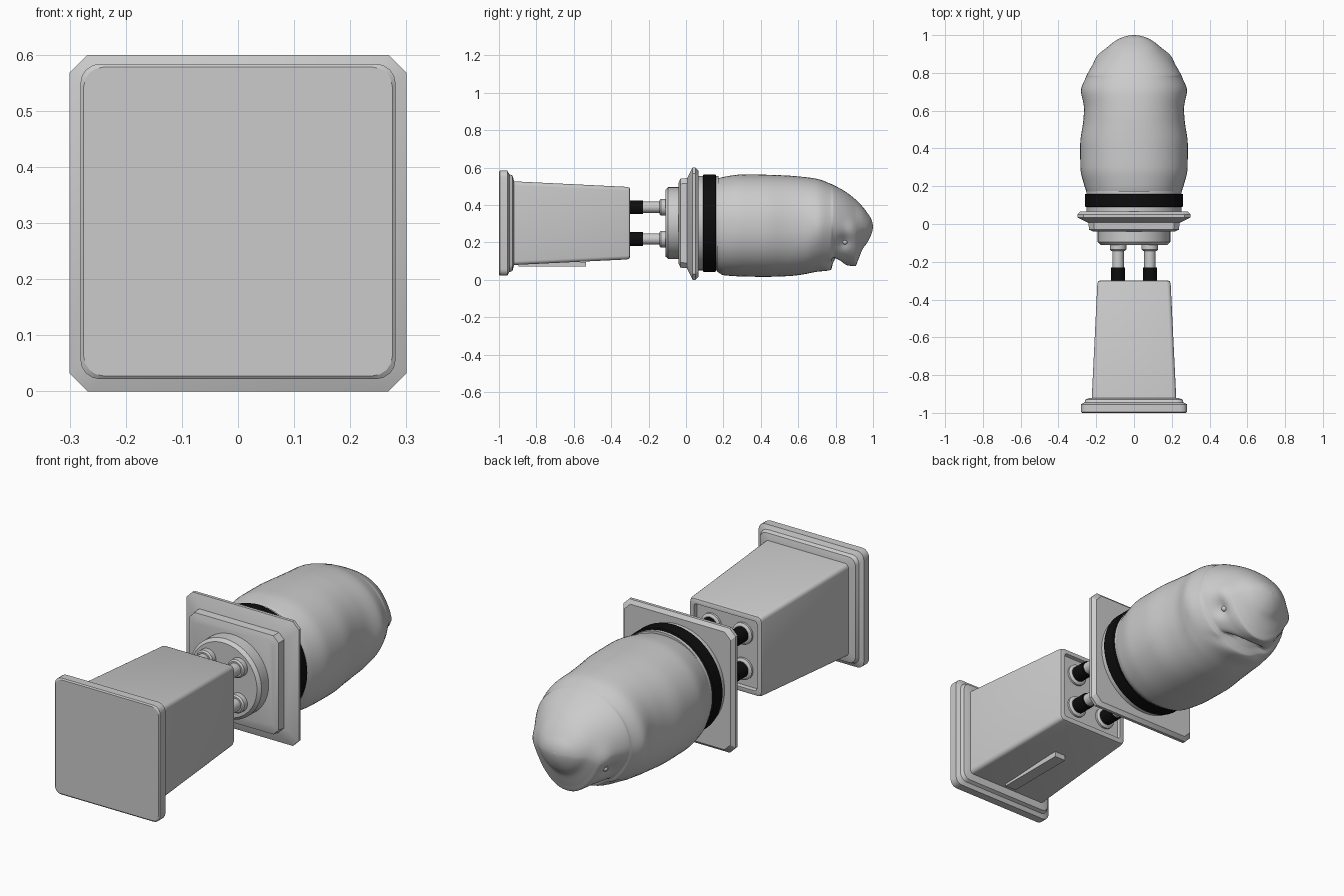
import bpy, bmesh, math

if "Cube" in bpy.data.objects:
    bpy.data.objects.remove(bpy.data.objects["Cube"])

ZC = 0.303


def material(name, v):
    m = bpy.data.materials.new(name)
    m.diffuse_color = (v, v, v, 1)
    m.use_nodes = True
    m.node_tree.nodes["Principled BSDF"].inputs["Base Color"].default_value = m.diffuse_color
    return m


GREY = material("light_grey", 0.6)
BLACK = material("rubber_black", 0.004)


def loft(name, rings, mat, angle=30):
    """Skin a list of equal-length rings and cap both ends."""
    bm = bmesh.new()
    vs = [[bm.verts.new(p) for p in r] for r in rings]
    n = len(vs[0])
    for a, b in zip(vs, vs[1:]):
        for i in range(n):
            j = (i + 1) % n
            bm.faces.new((a[i], a[j], b[j], b[i]))
    bm.faces.new(vs[0])
    bm.faces.new(vs[-1])
    bmesh.ops.recalc_face_normals(bm, faces=bm.faces)
    me = bpy.data.meshes.new(name)
    bm.to_mesh(me)
    bm.free()
    me.materials.append(mat)
    ob = bpy.data.objects.new(name, me)
    bpy.context.collection.objects.link(ob)
    bpy.ops.object.select_all(action='DESELECT')
    ob.select_set(True)
    bpy.context.view_layer.objects.active = ob
    bpy.ops.object.shade_smooth_by_angle(angle=math.radians(angle))
    return ob


def square(y, half, corner, segs=4, zc=ZC):
    """Square ring across the y axis with rounded or chamfered corners."""
    pts = []
    for q in range(4):
        mid = math.pi / 4 + q * math.pi / 2
        cx = math.copysign(half - corner, math.cos(mid))
        cz = math.copysign(half - corner, math.sin(mid))
        for k in range(segs + 1):
            a = (q + k / segs) * math.pi / 2
            pts.append((cx + corner * math.cos(a), y, zc + cz + corner * math.sin(a)))
    return pts


def turned(name, profile, mat=GREY, x=0, z=ZC, n=64):
    """Round part along the y axis from (y, radius) pairs."""
    return loft(name, [[(x + r * math.cos(2 * math.pi * i / n), y,
                         z + r * math.sin(2 * math.pi * i / n)) for i in range(n)]
                       for y, r in profile], mat)


# Stepped foot of the housing
loft("housing_foot", [square(y, h, 0.035) for y, h in
     ((-1, 0.275), (-0.995, 0.281), (-0.955, 0.281), (-0.945, 0.262),
      (-0.928, 0.255), (-0.92, 0.228))], GREY)

# Tapered housing with a recessed open end
loft("housing", [square(y, h, c) for y, h, c in
     ((-0.93, 0.224, 0.02), (-0.315, 0.194, 0.02), (-0.303, 0.19, 0.02),
      (-0.3, 0.182, 0.018), (-0.3, 0.168, 0.012), (-0.318, 0.165, 0.012))], GREY)

# Strip beneath the housing
bpy.ops.mesh.primitive_cube_add(size=1, location=(0, -0.715, 0.083))
strip = bpy.context.object
strip.name = "underside_strip"
strip.scale = (0.06, 0.36, 0.026)
strip.data.materials.append(GREY)

# Four connecting rods with rubber sleeves and collars
for i, (sx, sz) in enumerate(((-1, -1), (1, -1), (-1, 1), (1, 1))):
    p = dict(x=0.084 * sx, z=ZC + 0.085 * sz, n=32)
    turned(f"rod_socket_{i}", ((-0.32, 0.052), (-0.308, 0.052), (-0.302, 0.042)), **p)
    turned(f"rod_sleeve_{i}", ((-0.31, 0.037), (-0.23, 0.037)), BLACK, **p)
    turned(f"rod_{i}", ((-0.235, 0.03), (-0.13, 0.03)), **p)
    turned(f"rod_collar_{i}", ((-0.142, 0.037), (-0.135, 0.044), (-0.1, 0.044)), **p)

# Round hub and stepped mounting plates
turned("hub_disc", ((-0.11, 0.178), (-0.095, 0.192), (-0.03, 0.192)))
loft("small_plate", [square(y, h, 0.028, 1) for y, h in
     ((-0.04, 0.215), (-0.03, 0.238), (0.015, 0.242))], GREY)
loft("large_plate", [square(y, h, 0.032, 1, 0.3) for y, h in
     ((0.005, 0.24), (0.035, 0.3), (0.05, 0.3), (0.066, 0.284))], GREY)

# Neck collar and black band
turned("neck_ring", ((0.06, 0.252), (0.175, 0.252)))
turned("neck_band", ((0.09, 0.255), (0.093, 0.26), (0.157, 0.26), (0.16, 0.255)), BLACK)

# Head profile: y, bottom z, top z, half width
KEYS = ((0.165, 0.045, 0.54, 0.25), (0.2, 0.025, 0.55, 0.262), (0.3, 0.018, 0.563, 0.284),
        (0.42, 0.016, 0.562, 0.285), (0.55, 0.02, 0.557, 0.268), (0.62, 0.028, 0.551, 0.264),
        (0.7, 0.043, 0.54, 0.268), (0.775, 0.052, 0.513, 0.252), (0.788, 0.08, 0.507, 0.248),
        (0.85, 0.078, 0.473, 0.214), (0.905, 0.073, 0.431, 0.172), (0.92, 0.105, 0.417, 0.157),
        (0.945, 0.165, 0.39, 0.13), (0.97, 0.2, 0.357, 0.098), (0.988, 0.235, 0.33, 0.062),
        (0.997, 0.263, 0.305, 0.03), (1.0, 0.281, 0.285, 0.002))


def smooth_key(i, t):
    """Monotone cubic blend between neighbouring profile keys."""
    def slope(k, c):
        if k in (0, len(KEYS) - 1):
            return None
        d0 = (KEYS[k][c] - KEYS[k - 1][c]) / (KEYS[k][0] - KEYS[k - 1][0])
        d1 = (KEYS[k + 1][c] - KEYS[k][c]) / (KEYS[k + 1][0] - KEYS[k][0])
        return 0 if d0 * d1 <= 0 else 2 * d0 * d1 / (d0 + d1)
    a, b = KEYS[i], KEYS[i + 1]
    h = b[0] - a[0]
    out = [a[0] + h * t]
    for c in (1, 2, 3):
        d = (b[c] - a[c]) / h
        m0, m1 = slope(i, c), slope(i + 1, c)
        m0 = d if m0 is None else m0
        m1 = d if m1 is None else m1
        out.append((2*t**3 - 3*t*t + 1) * a[c] + (t**3 - 2*t*t + t) * h * m0
                   + (3*t*t - 2*t**3) * b[c] + (t**3 - t*t) * h * m1)
    return out


def bump(p, c, s):
    return math.exp(-sum(((u - v) / w) ** 2 for u, v, w in zip(p, c, s)))


def head_ring(y, zb, zt, w, n=72):
    snout = min(1, max(0, (y - 0.66) / 0.2))
    mid, hz = (zb + zt) / 2, (zt - zb) / 2
    ring = []
    for k in range(n):
        a = 2 * math.pi * k / n
        c, s = math.cos(a), math.sin(a)
        x = w * math.copysign(abs(c) ** 0.92, c)
        z = mid + hz * math.copysign(abs(s) ** 0.92, s)
        if s < 0:
            x *= 1 + 0.25 * snout * s            # narrow the muzzle
        q = (abs(x), y, z)
        # brows, cheeks and eye hollows
        x *= (1 + 0.07 * bump(q, (0.16, 0.89, 0.27), (0.07, 0.035, 0.05))
              + 0.05 * bump(q, (0.26, 0.71, 0.27), (0.1, 0.06, 0.12))
              - 0.13 * bump(q, (0.18, 0.84, 0.2), (0.08, 0.035, 0.035)))
        # mouth opening
        z += 0.06 * bump(q, (0, 0.815 - 2.5 * x * x, 0.08), (0.1, 0.022, 0.05))
        ring.append((x, y, z))
    return ring


rings = []
for i in range(len(KEYS) - 1):
    rings += [head_ring(*smooth_key(i, t / 6)) for t in range(6)]
rings.append(head_ring(*KEYS[-1]))
head = loft("head", rings, GREY, 60)

# Small eyes sitting on the head surface
spot = min((v.co for v in head.data.vertices if v.co.x > 0),
           key=lambda c: (c.y - 0.845) ** 2 + (c.z - 0.2) ** 2)
for side, label in ((-1, "left"), (1, "right")):
    bpy.ops.mesh.primitive_uv_sphere_add(segments=20, ring_count=12, radius=0.013,
                                         location=(side * spot.x, spot.y, spot.z))
    eye = bpy.context.object
    eye.name = label + "_eye"
    eye.data.materials.append(GREY)
    bpy.ops.object.shade_smooth()
